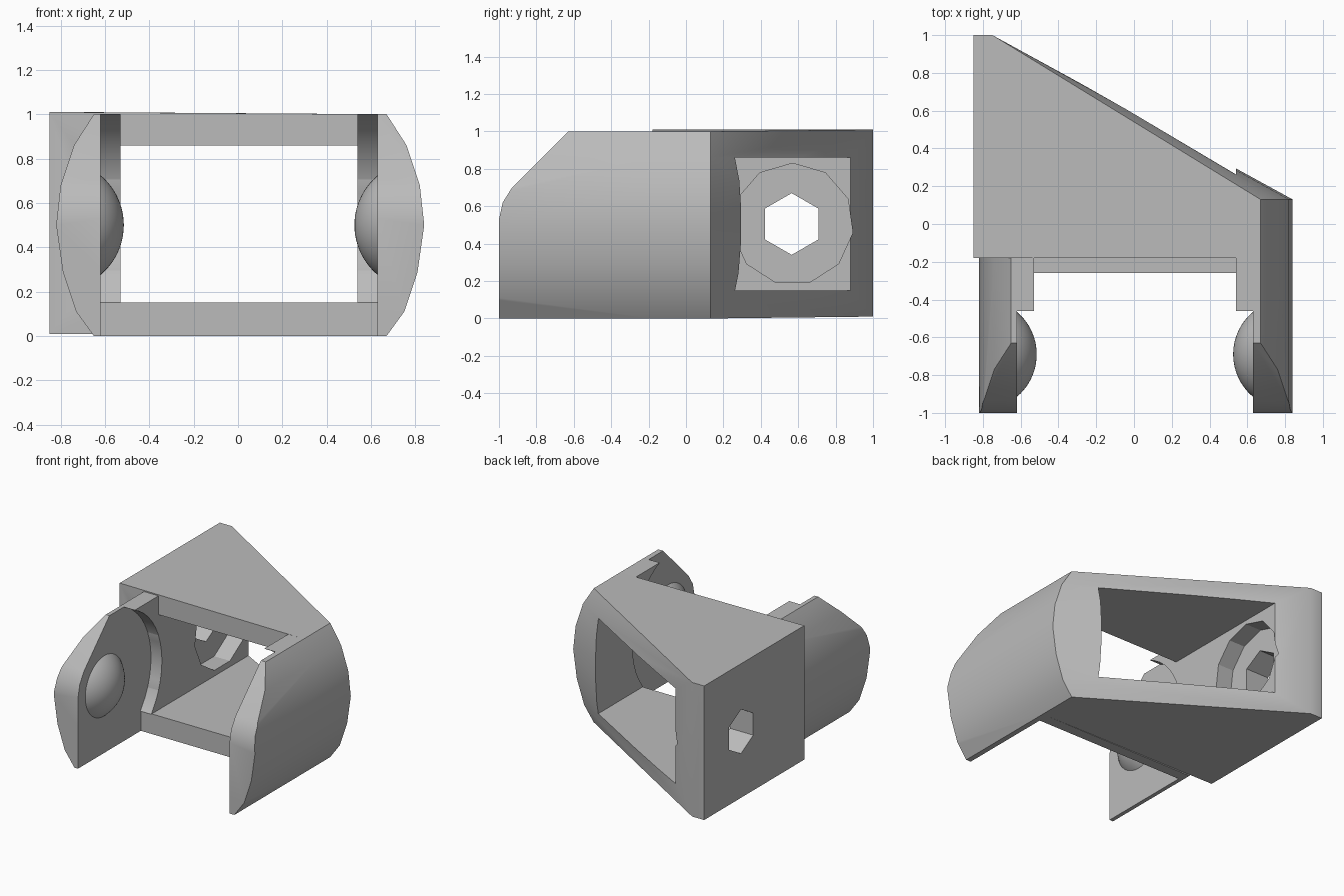
import bpy, bmesh
from math import pi, radians
from mathutils import Matrix, Vector

cube = bpy.data.objects.get("Cube")
if cube:
    bpy.data.objects.remove(cube, do_unlink=True)

grey = bpy.data.materials.new("plain grey")
grey.use_nodes = True
grey.diffuse_color = (0.5, 0.5, 0.5, 1)
grey.node_tree.nodes["Principled BSDF"].inputs["Base Color"].default_value = (0.5, 0.5, 0.5, 1)


def finish(name, bm):
    bmesh.ops.recalc_face_normals(bm, faces=bm.faces)
    mesh = bpy.data.meshes.new(name)
    bm.to_mesh(mesh)
    bm.free()
    mesh.materials.append(grey)
    ob = bpy.data.objects.new(name, mesh)
    bpy.context.collection.objects.link(ob)
    return ob


def hull(name, points):
    """Convex solid around a set of points."""
    bm = bmesh.new()
    for p in points:
        bm.verts.new(p)
    bmesh.ops.convex_hull(bm, input=bm.verts)
    bmesh.ops.dissolve_limit(bm, angle_limit=0.002, verts=bm.verts, edges=bm.edges)
    return finish(name, bm)


def box(name, xs, ys, zs):
    return hull(name, [(x, y, z) for x in xs for y in ys for z in zs])


def x_cylinder(name, sides, radius, x0, x1, y, z):
    """Cylinder along x with one corner pointing up."""
    bm = bmesh.new()
    bmesh.ops.create_cone(bm, cap_ends=True, segments=sides, radius1=radius,
                          radius2=radius, depth=x1 - x0)
    spin = Matrix.Rotation(pi / 2, 4, 'Y')
    bmesh.ops.transform(bm, matrix=spin, verts=bm.verts)
    top = max(bm.verts, key=lambda v: v.co.z).co
    turn = Vector((top.y, top.z)).angle_signed(Vector((0, 1)))
    bmesh.ops.rotate(bm, verts=bm.verts, matrix=Matrix.Rotation(-turn, 3, 'X'))
    bmesh.ops.translate(bm, verts=bm.verts, vec=((x0 + x1) / 2, y, z))
    return finish(name, bm)


def select(ob):
    bpy.ops.object.select_all(action='DESELECT')
    ob.select_set(True)
    bpy.context.view_layer.objects.active = ob


def boolean(ob, tool, operation='DIFFERENCE'):
    mod = ob.modifiers.new("cut", 'BOOLEAN')
    mod.operation, mod.solver, mod.object = operation, 'EXACT', tool
    select(ob)
    bpy.ops.object.modifier_apply(modifier=mod.name)
    bpy.data.objects.remove(tool, do_unlink=True)


# Bowed outer outline of a side cheek (x, z)
BOW = [(0.67, 0), (0.75, 0.11), (0.81, 0.29), (0.84, 0.5),
       (0.82, 0.68), (0.76, 0.86), (0.67, 1)]
BALL_Y, BALL_Z = -0.69, 0.5
FRONT = -0.18

# Wedge body, lofted from the bowed side to the flat far wall
body = hull("body",
            [(x, y, z) for x, z in BOW for y in (FRONT, 0.13)]
            + [(x, y, z) for x, y in ((-0.85, FRONT), (-0.85, 1), (-0.75, 1))
               for z in (0.01, 1.01)])
boolean(body, box("opening", (-0.53, 0.54), (-2, 2), (0.15, 0.86)))
boolean(body, x_cylinder("recess", 11, 0.325, -0.66, -0.5, 0.57, 0.505))
boolean(body, x_cylinder("hex_hole", 6, 0.165, -1, -0.6, 0.565, 0.505))
parts = [body]

# Floor lip reaching in front of the body
parts.append(box("floor_lip", (-0.62, 0.63), (-0.26, FRONT), (0, 0.15)))

for side, sign, inner, pad, shift in (("left", 1, 0.63, 0.54, 0),
                                      ("right", -1, 0.62, 0.53, -0.02)):
    # Cheek arm with a chamfered, rounded front top corner
    outline = BOW + [(inner - shift, 0), (inner - shift, 1)]
    arm = hull(side + "_arm", [(sign * (x + shift), y, z)
                               for x, z in outline for y in (-1, FRONT)])
    nose = [(-1, -0.1), (-1, 0.53), (-0.98, 0.62), (-0.93, 0.7),
            (-0.53, 1.1), (0, 1.1), (0, -0.1)]
    boolean(arm, hull("nose", [(x, y, z) for y, z in nose for x in (-2, 2)]), 'INTERSECT')

    # Inner pad with a round pocket around the ball
    inner_pad = box(side + "_pad", (sign * pad, sign * inner), (-0.46, FRONT), (0.15, 1))
    for ob in (inner_pad, body):
        lo, hi = sorted((sign * (pad - 0.05), sign * (inner + (0.02 if ob is inner_pad else 0))))
        boolean(ob, x_cylinder("pocket", 48, 0.55, lo, hi, BALL_Y, BALL_Z))

    # Domed bump on the inner face of the arm
    base, height = 0.225, 0.105
    radius = (base ** 2 + height ** 2) / (2 * height)
    bm = bmesh.new()
    bmesh.ops.create_uvsphere(bm, u_segments=40, v_segments=40, radius=radius)
    bmesh.ops.rotate(bm, verts=bm.verts, matrix=Matrix.Rotation(pi / 2, 3, 'Y'))
    centre = Vector((sign * (inner - height + radius), BALL_Y, BALL_Z))
    bmesh.ops.translate(bm, verts=bm.verts, vec=centre)
    cut = bmesh.ops.bisect_plane(bm, geom=bm.verts[:] + bm.edges[:] + bm.faces[:],
                                 plane_co=(sign * (inner + 0.005), 0, 0),
                                 plane_no=(sign, 0, 0), clear_outer=True)
    bmesh.ops.contextual_create(bm, geom=[e for e in cut["geom_cut"]
                                          if isinstance(e, bmesh.types.BMEdge)])
    parts += [arm, inner_pad, finish(side + "_bump", bm)]

for ob in parts:
    select(ob)
    bpy.ops.object.shade_smooth_by_angle(angle=radians(30))
